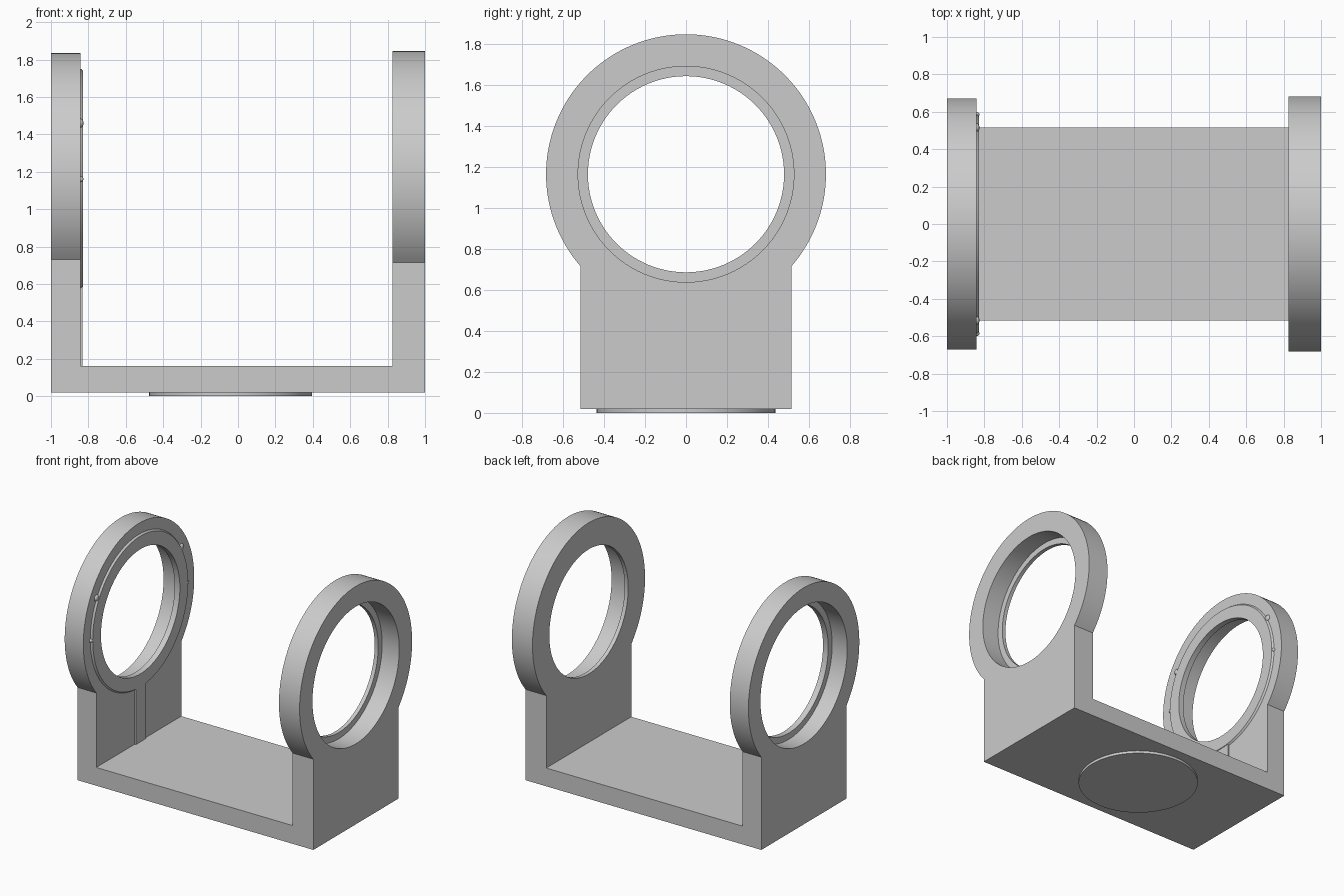
import bpy
import bmesh
from math import acos, pi, cos, sin
from mathutils import Matrix, Vector

if "Cube" in bpy.data.objects:
    bpy.data.objects.remove(bpy.data.objects["Cube"])

AXIS_Z = 1.163       # height of the ring centres
HALF_DEPTH = 0.515
BASE_LOW, BASE_TOP = 0.02, 0.16
BORE, LIP = 0.526, 0.478
IN_RIGHT, IN_LEFT = -0.842, 0.825   # inner faces of the two walls

grey = bpy.data.materials.new("light grey")
grey.use_nodes = True
grey.diffuse_color = (0.6, 0.6, 0.6, 1)
grey.node_tree.nodes["Principled BSDF"].inputs["Base Color"].default_value = (0.6, 0.6, 0.6, 1)


def finish(name, bm):
    bmesh.ops.recalc_face_normals(bm, faces=bm.faces)
    mesh = bpy.data.meshes.new(name)
    bm.to_mesh(mesh)
    bm.free()
    mesh.materials.append(grey)
    obj = bpy.data.objects.new(name, mesh)
    bpy.context.collection.objects.link(obj)
    return obj


def smooth(obj):
    bpy.ops.object.select_all(action="DESELECT")
    obj.select_set(True)
    bpy.context.view_layer.objects.active = obj
    bpy.ops.object.shade_smooth_by_angle(angle=pi / 6)


def box(name, low, high):
    low, high = Vector(low), Vector(high)
    bm = bmesh.new()
    bmesh.ops.create_cube(bm, size=1)
    bmesh.ops.scale(bm, vec=high - low, verts=bm.verts)
    bmesh.ops.translate(bm, vec=(low + high) / 2, verts=bm.verts)
    return finish(name, bm)


def disc(name, x0, x1, r0, r1):
    """Cylinder or cone along x, on the ring axis."""
    bm = bmesh.new()
    place = Matrix.Translation(((x0 + x1) / 2, 0, AXIS_Z)) @ Matrix.Rotation(pi / 2, 4, "Y")
    bmesh.ops.create_cone(bm, cap_ends=True, segments=96, radius1=r0, radius2=r1,
                          depth=x1 - x0, matrix=place)
    return finish(name, bm)


def cut(obj, x0, x1, radius):
    """Bore a round hole along x and discard the cutter."""
    cutter = disc("cutter", x0, x1, radius, radius)
    cutter.hide_render = True
    mod = obj.modifiers.new("bore", "BOOLEAN")
    mod.operation = "DIFFERENCE"
    mod.solver = "EXACT"
    mod.object = cutter
    graph = bpy.context.evaluated_depsgraph_get()
    mesh = bpy.data.meshes.new_from_object(obj.evaluated_get(graph))
    obj.modifiers.clear()
    obj.data = mesh
    bpy.data.objects.remove(cutter)


def wall(name, x0, x1, radius):
    """Upright with a round head, drawn in profile and extruded along x."""
    drop = acos(HALF_DEPTH / radius)
    steps = 96
    points = [(-HALF_DEPTH, BASE_LOW), (HALF_DEPTH, BASE_LOW)]
    for i in range(steps + 1):
        a = -drop + (pi + 2 * drop) * i / steps
        points.append((radius * cos(a), AXIS_Z + radius * sin(a)))
    bm = bmesh.new()
    face = bm.faces.new([bm.verts.new((x0, y, z)) for y, z in points])
    side = bmesh.ops.extrude_face_region(bm, geom=[face])
    moved = [g for g in side["geom"] if isinstance(g, bmesh.types.BMVert)]
    bmesh.ops.translate(bm, vec=(x1 - x0, 0, 0), verts=moved)
    return finish(name, bm)


# Base slab between the walls
box("base", (IN_RIGHT, -HALF_DEPTH, BASE_LOW), (IN_LEFT, HALF_DEPTH, BASE_TOP))

# Ring walls: wide bore from outside, thin lip at the inner face
right_wall = wall("right_ring_wall", -1, IN_RIGHT, 0.672)
cut(right_wall, -1.2, IN_RIGHT - 0.03, BORE)
cut(right_wall, -1.1, -0.7, LIP)
left_wall = wall("left_ring_wall", IN_LEFT, 1, 0.682)
cut(left_wall, IN_LEFT + 0.03, 1.2, BORE)
cut(left_wall, 0.7, 1.1, LIP)

# Raised collar and strip on the inner face of the right wall
collar = disc("raised_collar", IN_RIGHT, IN_RIGHT + 0.014, 0.588, 0.578)
cut(collar, -1.1, -0.7, LIP)
box("raised_strip", (IN_RIGHT, -0.05, BASE_TOP), (IN_RIGHT + 0.01, 0.075, 0.62))
for part in (right_wall, left_wall, collar):
    smooth(part)

# Small pins on the collar rim
for side, label in ((-1, "front"), (1, "back")):
    for kind, y, z, r in (("upper", 0.515, 1.46, 0.024), ("middle", 0.585, 1.16, 0.014)):
        bm = bmesh.new()
        bmesh.ops.create_uvsphere(bm, u_segments=16, v_segments=8, radius=r)
        bmesh.ops.scale(bm, vec=(0.016 / r, 1, 1), verts=bm.verts)
        bmesh.ops.translate(bm, vec=(IN_RIGHT, side * y, z), verts=bm.verts)
        smooth(finish(f"{label}_{kind}_pin", bm))

# Round foot under the base
bm = bmesh.new()
bmesh.ops.create_cone(bm, cap_ends=True, segments=96, radius1=0.435, radius2=0.435,
                      depth=BASE_LOW, matrix=Matrix.Translation((-0.04, 0, BASE_LOW / 2)))
smooth(finish("foot_disc", bm))
